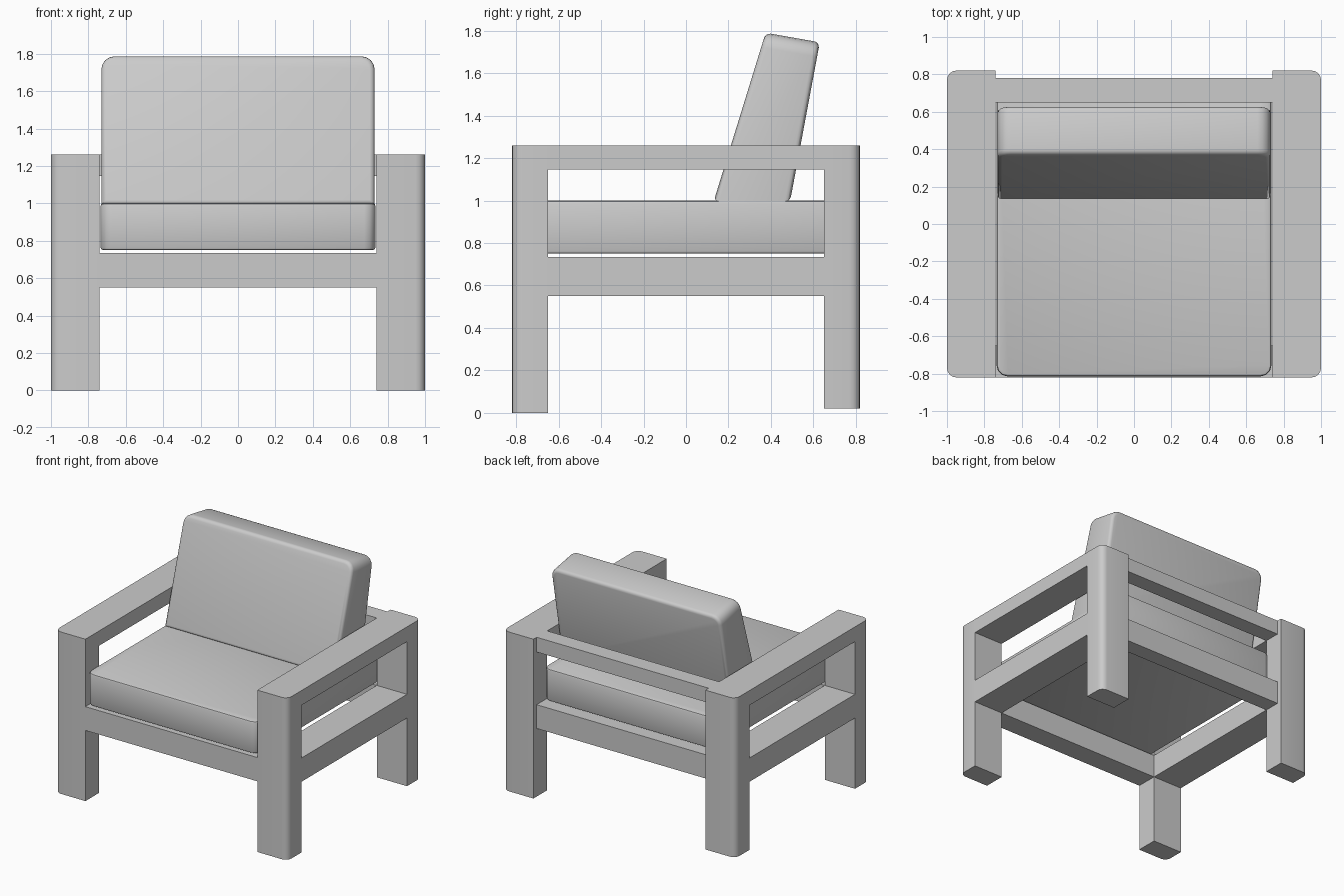
import bpy
import bmesh

if "Cube" in bpy.data.objects:
    bpy.data.objects.remove(bpy.data.objects["Cube"])


def finish(name, bm, smooth=False):
    bmesh.ops.recalc_face_normals(bm, faces=bm.faces[:])
    me = bpy.data.meshes.new(name)
    bm.to_mesh(me)
    bm.free()
    ob = bpy.data.objects.new(name, me)
    bpy.context.collection.objects.link(ob)
    if smooth:
        bpy.ops.object.select_all(action='DESELECT')
        ob.select_set(True)
        bpy.context.view_layer.objects.active = ob
        bpy.ops.object.shade_smooth_by_angle(angle=0.7)
    return ob


def box_bm(lo, hi):
    bm = bmesh.new()
    bmesh.ops.create_cube(bm, size=1)
    for v in bm.verts:
        v.co = [(a + b) / 2 + c * (b - a) for a, b, c in zip(lo, hi, v.co)]
    return bm


def bevel(bm, test, width, segments):
    bm.normal_update()
    edges = [e for e in bm.edges if test(e)]
    bmesh.ops.bevel(bm, geom=edges, offset=width, segments=segments,
                    profile=0.5, affect='EDGES')
    bm.normal_update()


def rim(axis):
    # edges around the two large faces pointing along an axis
    return lambda e: sum(abs(f.normal[axis]) > 0.9 for f in e.link_faces) == 1


def bar(name, lo, hi):
    return finish(name, box_bm(lo, hi))


# Legs, rounded on the outermost vertical corner
def leg(name, sx, sy, z0):
    xs, ys = sorted((0.74 * sx, sx)), sorted((0.65 * sy, 0.82 * sy))
    bm = box_bm((xs[0], ys[0], z0), (xs[1], ys[1], 1.26))
    bevel(bm, lambda e: all(abs(v.co.x) > 0.99 and abs(v.co.y) > 0.81
                            for v in e.verts), 0.05, 4)
    finish(name, bm, True)


for sx, side in ((-1, "left"), (1, "right")):
    leg(f"front_leg_{side}", sx, -1, 0.0)
    leg(f"back_leg_{side}", sx, 1, 0.02)
    # Armrest and lower side rail
    xs = sorted((0.74 * sx, sx))
    bar(f"armrest_{side}", (xs[0], -0.65, 1.145), (xs[1], 0.65, 1.26))
    bar(f"side_rail_{side}", (xs[0], -0.65, 0.55), (xs[1], 0.65, 0.735))

# Front and back rails
bar("front_rail", (-0.74, -0.82, 0.55), (0.74, -0.65, 0.735))
bar("lower_back_rail", (-0.74, 0.65, 0.55), (0.74, 0.78, 0.735))
bar("upper_back_rail", (-0.74, 0.65, 1.145), (0.74, 0.78, 1.26))

# Seat cushion: rounded upright corners, then a slim softened rim
bm = box_bm((-0.735, -0.815, 0.75), (0.735, 0.71, 1.0))
bevel(bm, lambda e: abs(e.verts[0].co.z - e.verts[1].co.z) > 0.1, 0.06, 3)
bevel(bm, rim(2), 0.014, 2)
finish("seat_cushion", bm, True)

# Back cushion: leaning tapered profile (y, z) extruded across x
profile = [(0.13, 0.995), (0.49, 0.995), (0.63, 1.745), (0.375, 1.79)]
bm = bmesh.new()
face = bm.faces.new([bm.verts.new((-0.73, y, z)) for y, z in profile])
ext = bmesh.ops.extrude_face_region(bm, geom=[face])
for v in ext["geom"]:
    if isinstance(v, bmesh.types.BMVert):
        v.co.x = 0.73
bmesh.ops.recalc_face_normals(bm, faces=bm.faces[:])
# upper corners, then front and back rims
bevel(bm, lambda e: all(v.co.z > 1.7 for v in e.verts)
      and abs(e.verts[0].co.x - e.verts[1].co.x) < 0.01
      and abs(e.verts[0].co.y - e.verts[1].co.y) > 0.1, 0.07, 4)
bevel(bm, rim(1), 0.025, 3)
finish("back_cushion", bm, True)
